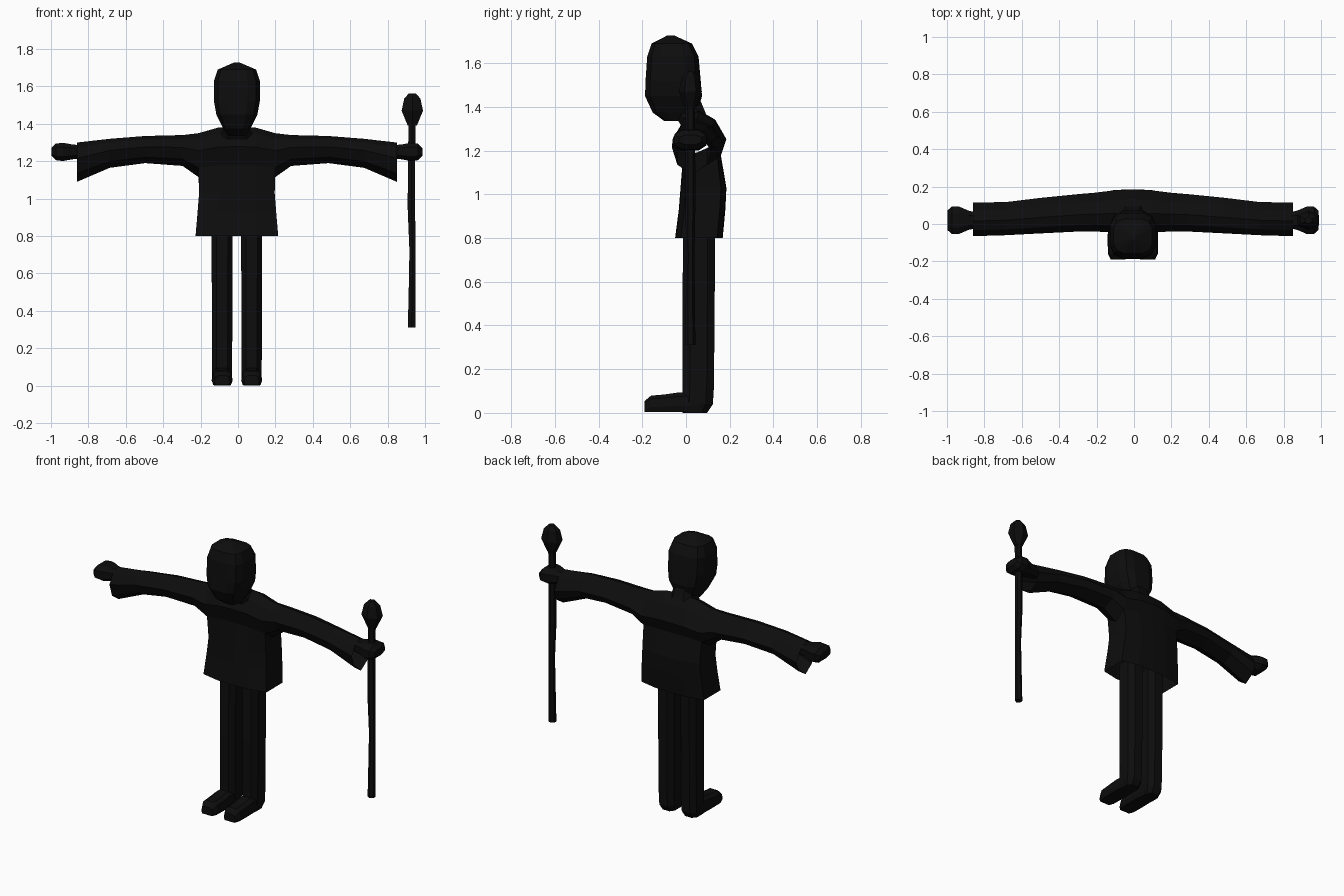
import bpy, bmesh, math
from mathutils import Vector

if "Cube" in bpy.data.objects:
    bpy.data.objects.remove(bpy.data.objects["Cube"])

MID = -0.006  # symmetry plane of the figure
black = bpy.data.materials.new("charcoal_black")
black.diffuse_color = (0.004, 0.004, 0.004, 1)
black.use_nodes = True
black.node_tree.nodes["Principled BSDF"].inputs["Base Color"].default_value = black.diffuse_color


def finish(name, bm):
    bmesh.ops.recalc_face_normals(bm, faces=bm.faces)
    me = bpy.data.meshes.new(name)
    bm.to_mesh(me)
    bm.free()
    me.materials.append(black)
    ob = bpy.data.objects.new(name, me)
    bpy.context.collection.objects.link(ob)
    return ob


def skin(bm, rings, cap_start=True, cap_end=True):
    """Join closed rings of equal length with quads."""
    vs = [[bm.verts.new(p) for p in r] for r in rings]
    n = len(vs[0])
    for a, b in zip(vs, vs[1:]):
        for i in range(n):
            j = (i + 1) % n
            bm.faces.new((a[i], a[j], b[j], b[i]))
    if cap_start:
        bm.faces.new(vs[0])
    if cap_end:
        bm.faces.new(vs[-1])
    return vs


def loft(name, rings, **caps):
    bm = bmesh.new()
    skin(bm, rings, **caps)
    return finish(name, bm)


def oval(n, power=1.0, turn=0.5):
    """Unit ring; power below 1 makes it squarer."""
    out = []
    for i in range(n):
        t = math.tau * (i + turn) / n
        c, s = math.cos(t), math.sin(t)
        out.append((math.copysign(abs(c) ** power, c), math.copysign(abs(s) ** power, s)))
    return out


def level(z, cx, hx, y0, y1, n=8, power=0.7):
    cy, hy = (y0 + y1) / 2, (y1 - y0) / 2
    return [(cx + hx * c, cy + hy * s, z) for c, s in oval(n, power)]


# Robe: hollow sleeve-to-sleeve tube; x, front y, back y, bottom z, top z
stations = [(0.0, -0.045, 0.185, 1.12, 1.385), (0.10, -0.045, 0.18, 1.12, 1.38),
            (0.205, -0.04, 0.167, 1.115, 1.35), (0.29, -0.04, 0.16, 1.175, 1.34),
            (0.49, -0.05, 0.14, 1.19, 1.335), (0.68, -0.06, 0.117, 1.165, 1.32),
            (0.855, -0.065, 0.115, 1.09, 1.30)]


def sleeve_ring(s, side):
    x, f, b, lo, hi = s
    c, h, H = (f + b) / 2, (b - f) / 2, hi - lo
    shape = [(-0.1, 1), (-0.65, 0.88), (-1, 0.6), (-0.72, 0.22), (0, 0),
             (0.78, 0.22), (1, 0.5), (0.55, 0.84)]
    return [(MID + side * x, c + h * u, lo + H * v) for u, v in shape]


bm = bmesh.new()
rows = [sleeve_ring(s, -1) for s in reversed(stations[1:])] + [sleeve_ring(s, 1) for s in stations]
grid = skin(bm, rows, False, False)
# Open the underside between the armpits
inner = [f for f in bm.faces
         if all(abs(v.co.x - MID) < 0.21 for v in f.verts)
         and any(v in f.verts for r in grid for v in (r[4],))]
bmesh.ops.delete(bm, geom=inner, context='FACES')
bm.edges.ensure_lookup_table()
rim = [e for e in bm.edges if e.is_boundary and all(abs(v.co.x - MID) < 0.21 for v in e.verts)]
rim_set = {v for e in rim for v in e.verts}
# Body of the robe: pull the rim down; z, half width, front y, back y
for z, w, f, b in [(1.03, 0.202, -0.025, 0.185), (0.93, 0.21, -0.033, 0.18), (0.8, 0.221, -0.05, 0.168)]:
    ext = bmesh.ops.extrude_edge_only(bm, edges=rim)['geom']
    verts = [g for g in ext if isinstance(g, bmesh.types.BMVert)]
    rim = [g for g in ext if isinstance(g, bmesh.types.BMEdge) and all(v in verts for v in g.verts)]
    top_x = max(abs(v.co.x - MID) for v in verts)
    y0, y1 = min(v.co.y for v in verts), max(v.co.y for v in verts)
    for v in verts:
        u = (v.co.x - MID) / top_x
        t = (v.co.y - y0) / (y1 - y0)
        t = 0.0 if t < 0.3 else 1.0 if t > 0.7 else 0.5
        edge = 0.12 * abs(u) ** 3 * (0.5 - t) * 2
        v.co = Vector((MID + u * w, f + (b - f) * (t + edge), z))
finish("robe", bm)

# Head: z, half width, front y, back y
head_rows = [(1.335, 0.05, -0.10, 0.04), (1.375, 0.075, -0.155, 0.055), (1.45, 0.112, -0.19, 0.076),
             (1.52, 0.125, -0.188, 0.07), (1.63, 0.125, -0.18, 0.06), (1.69, 0.105, -0.16, 0.03),
             (1.728, 0.015, -0.085, -0.055)]
loft("head", [level(z, MID, w, f, b, 12, 0.6) for z, w, f, b in head_rows])

# Neck, leaning forward into the head
loft("neck", [level(1.32, MID, 0.10, -0.03, 0.12), level(1.37, MID, 0.075, -0.06, 0.095),
              level(1.43, MID, 0.06, -0.08, 0.07)])

for side, label in ((-1, "left"), (1, "right")):
    # Leg with a rounded heel
    cx = MID + side * 0.079
    loft(label + "_leg", [level(z, cx, w, f, b, 8, 0.7) for z, w, f, b in
                          [(0.0, 0.046, -0.02, 0.10), (0.04, 0.056, -0.022, 0.127),
                           (0.12, 0.057, -0.02, 0.132), (0.45, 0.058, -0.02, 0.135),
                           (0.86, 0.06, -0.018, 0.138)]])
    # Foot lofted from heel to toe; y, half width, height
    foot = []
    for y, w, h in [(0.06, 0.052, 0.09), (-0.03, 0.055, 0.09), (-0.10, 0.056, 0.08),
                    (-0.16, 0.054, 0.075), (-0.19, 0.04, 0.05)]:
        foot.append([(cx + w * u, y, 0.004 + h * v) for u, v in
                     [(-0.85, 0), (-1, 0.3), (-0.9, 0.8), (-0.5, 1),
                      (0.5, 1), (0.9, 0.8), (1, 0.3), (0.85, 0)]])
    loft(label + "_foot", foot)
    # Hand and wrist along the arm; x, y centre, half depth, half height
    hand = []
    for x, y, d, h in [(0.80, 0.02, 0.035, 0.035), (0.88, 0.02, 0.055, 0.042),
                       (0.93, 0.02, 0.078, 0.052), (0.968, 0.02, 0.078, 0.047),
                       (0.992, 0.02, 0.055, 0.022)]:
        hand.append([(MID + side * x, y + d * c, 1.25 + h * s) for c, s in oval(8, 0.75)])
    loft(label + "_hand", hand)

# Staff, slightly crooked; z, x, radius
shaft = [(0.31, 0.928, 0.023), (0.52, 0.931, 0.021), (0.72, 0.933, 0.019),
         (0.95, 0.927, 0.023), (1.25, 0.928, 0.022), (1.42, 0.932, 0.022)]
loft("staff_shaft", [level(z, x, r, 0.02 - r, 0.02 + r, 6, 1) for z, x, r in shaft])
knob = [(1.39, 0.028), (1.47, 0.066), (1.535, 0.05), (1.562, 0.022)]
loft("staff_knob", [level(z, 0.932, r, 0.02 - r * 0.8, 0.02 + r * 0.8, 6, 1) for z, r in knob])
